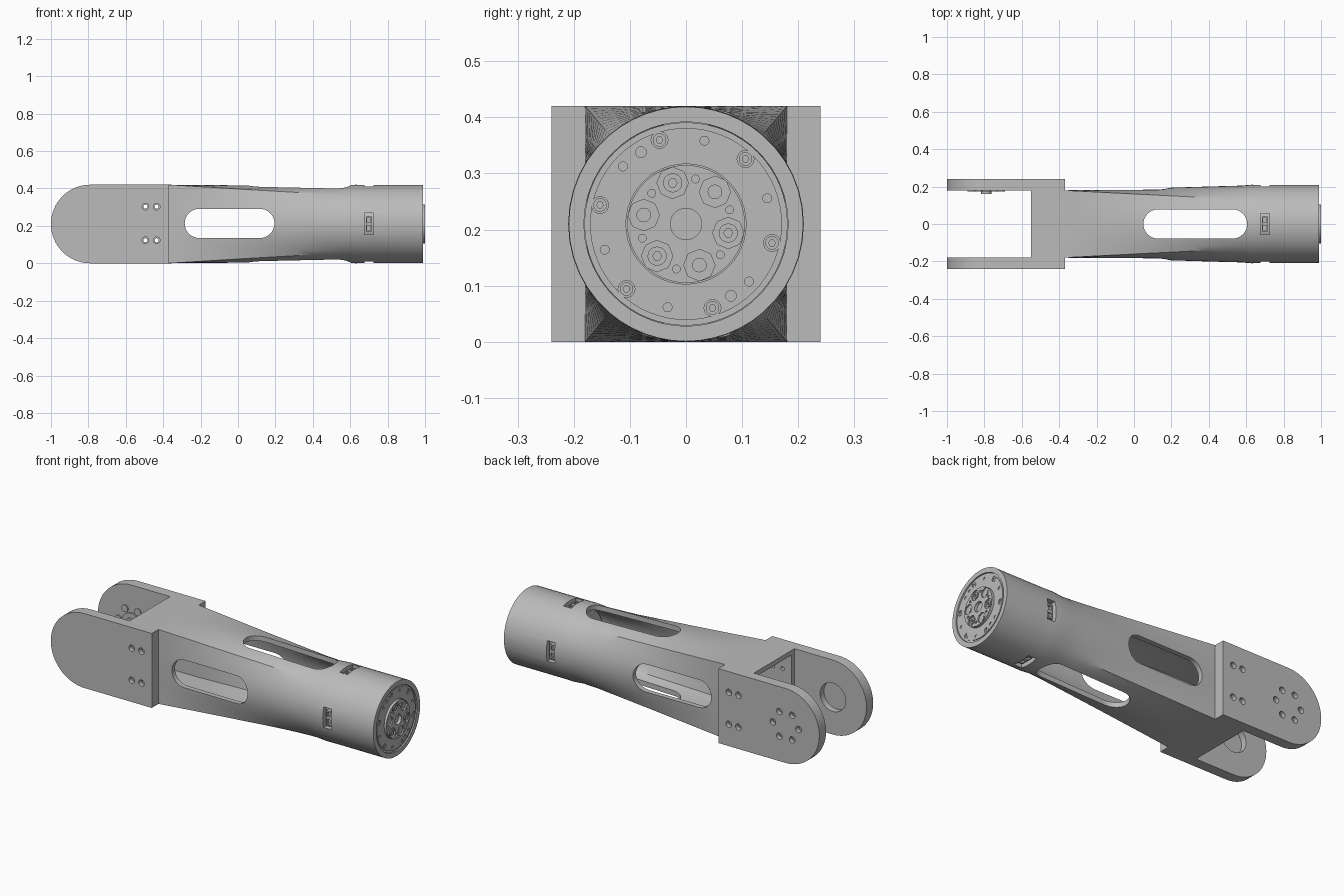
import bpy, bmesh
from math import sin, cos, pi, atan2, radians, tau
from mathutils import Vector

old = bpy.data.objects.get("Cube")
if old:
    bpy.data.objects.remove(old, do_unlink=True)

GREY = (0.5, 0.5, 0.5, 1)
mat = bpy.data.materials.new("plain grey")
mat.use_nodes = True
mat.diffuse_color = GREY
bsdf = next(n for n in mat.node_tree.nodes if n.type == "BSDF_PRINCIPLED")
bsdf.inputs["Base Color"].default_value = GREY
bsdf.inputs["Roughness"].default_value = 0.6

H = 0.21          # half height, also the height of the long axis
PIVOT = -0.79     # x of the fork pivot


# ---- helpers ----
def circle(u, v, r, seg=24):
    return [(u + r * cos(tau * i / seg), v + r * sin(tau * i / seg)) for i in range(seg)]


def rect(u0, u1, v0, v1):
    return [(u0, v0), (u1, v0), (u1, v1), (u0, v1)]


def stadium(u0, u1, v, r, seg=16):
    right = [(u1 - r + r * sin(pi * i / seg), v - r * cos(pi * i / seg)) for i in range(seg + 1)]
    left = [(u0 + r - r * sin(pi * i / seg), v + r * cos(pi * i / seg)) for i in range(seg + 1)]
    return right + left


def prism(bm, pts, axis, a, b):
    """Extrude a flat outline along an axis from a to b."""
    place = {"X": lambda u, v, w: (w, u, v),
             "Y": lambda u, v, w: (u, w, v),
             "Z": lambda u, v, w: (u, v, w)}[axis]
    lo = [bm.verts.new(place(u, v, a)) for u, v in pts]
    hi = [bm.verts.new(place(u, v, b)) for u, v in pts]
    bm.faces.new(lo)
    bm.faces.new(hi)
    for i in range(len(pts)):
        j = (i + 1) % len(pts)
        bm.faces.new((lo[i], lo[j], hi[j], hi[i]))


def finish(bm, name):
    bmesh.ops.recalc_face_normals(bm, faces=bm.faces)
    me = bpy.data.meshes.new(name)
    bm.to_mesh(me)
    bm.free()
    me.materials.append(mat)
    ob = bpy.data.objects.new(name, me)
    bpy.context.collection.objects.link(ob)
    return ob


def solid(name, *parts):
    bm = bmesh.new()
    for p in parts:
        prism(bm, *p)
    return finish(bm, name)


def activate(ob):
    bpy.ops.object.select_all(action="DESELECT")
    ob.select_set(True)
    bpy.context.view_layer.objects.active = ob


def cut(ob, *parts):
    cutter = solid("cutter", *parts)
    cutter.hide_render = True
    mod = ob.modifiers.new("cut", "BOOLEAN")
    mod.operation, mod.solver, mod.object = "DIFFERENCE", "EXACT", cutter
    activate(ob)
    bpy.ops.object.modifier_apply(modifier=mod.name)
    bpy.data.objects.remove(cutter, do_unlink=True)


def ring(count, radius, start, u=0.0, v=H):
    """Points evenly spaced on a circle, start in degrees."""
    return [(u + radius * cos(radians(start) + tau * i / count),
             v + radius * sin(radians(start) + tau * i / count)) for i in range(count)]


# ---- hollow arm: rectangular box blending into a round tube ----
def section(t, hy, hz, r, per_side=12):
    c = atan2(hz, hy)
    corners = [-c, c, pi - c, pi + c, tau - c]
    pts = []
    for a0, a1 in zip(corners, corners[1:]):
        for i in range(per_side):
            a = a0 + (a1 - a0) * i / per_side
            k = min(hy / max(abs(cos(a)), 1e-6), hz / max(abs(sin(a)), 1e-6))
            s = k * (1 - t) + r * t
            pts.append((s * cos(a), s * sin(a)))
    return pts


stations = [(-0.55, 0, 0.2), (-0.37, 0, 0.2)]
steps = 12
for i in range(1, steps):
    f = i / steps
    stations.append((-0.37 + 0.92 * f, f, 0.2 + 0.005 * f))
stations += [(0.57, 1, 0.205), (0.63, 1, 0.21), (0.68, 1, 0.209), (0.99, 1, 0.209)]

bm = bmesh.new()
loops = []
for wall in (0, 0.027):
    loops.append([[bm.verts.new((x, y, z + H))
                   for y, z in section(t, 0.18 - wall, H - wall, r - wall)]
                  for x, t, r in stations])
outer, inner = loops


def bridge(a, b):
    for i in range(len(a)):
        j = (i + 1) % len(a)
        bm.faces.new((a[i], a[j], b[j], b[i]))


for skin in loops:
    for a, b in zip(skin, skin[1:]):
        bridge(a, b)
bridge(outer[0], inner[0])
bridge(outer[-1], inner[-1])
arm = finish(bm, "arm_tube")

bolts = [(x, z) for x in (-0.495, -0.435) for z in (0.123, 0.303)]
cut(arm, (stadium(-0.285, 0.195, 0.213, 0.078), "Y", -0.3, 0.3),
    (rect(0.675, 0.725, 0.155, 0.27), "Y", -0.3, 0.3),
    *[(circle(x, z, 0.011, 16), "Y", -0.3, 0.3) for x, z in bolts])
cut(arm, (stadium(0.05, 0.605, 0, 0.078), "Z", -0.1, 0.6),
    (rect(0.675, 0.725, -0.057, 0.057), "Z", -0.1, 0.6))

# ---- fork plates ----
outline = [(PIVOT + H * cos(a), H + H * sin(a))
           for a in (pi / 2 + pi * i / 32 for i in range(33))]
outline += [(-0.37, 0), (-0.37, 2 * H)]
horn_bolts = ring(6, 0.08, 0, PIVOT)
for name, s in (("front_fork_plate", -1), ("back_fork_plate", 1)):
    plate = solid(name, (outline, "Y", s * 0.18, s * 0.24))
    through = [(circle(x, z, 0.011, 16), "Y", s * 0.1, s * 0.3) for x, z in bolts]
    if s > 0:
        through += [(circle(x, z, 0.011, 16), "Y", 0.1, 0.3) for x, z in horn_bolts]
    cut(plate, *through)
    sinks = bolts + (horn_bolts if s > 0 else [])
    cut(plate, *[(circle(x, z, 0.018, 20), "Y", s * 0.215, s * 0.3) for x, z in sinks])
    if s < 0:   # bearing seat on the inner face
        cut(plate, (circle(PIVOT, H, 0.08, 40), "Y", -0.215, -0.1))

# ---- horn on the inner face of the back plate ----
solid("pivot_horn", (circle(PIVOT, H, 0.055, 32), "Y", 0.173, 0.181),
      (circle(PIVOT, H, 0.028), "Y", 0.16, 0.175),
      *[(circle(x, z, 0.02, 20), "Y", 0.174, 0.181) for x, z in horn_bolts])

# ---- motor in the round end ----
solid("motor_body", (circle(0, H, 0.172, 48), "X", 0.64, 0.975))
flange = solid("motor_flange", (circle(0, H, 0.181, 64), "X", 0.95, 0.983))
face = solid("motor_face", (circle(0, H, 0.171, 64), "X", 0.96, 0.987))
big = ring(6, 0.157, 47.5)
small = ring(6, 0.152, 77.5)
plain = ring(2, 0.151, 122)
cut(face, *[(circle(y, z, 0.015, 20), "X", 0.979, 1.1) for y, z in big],
    *[(circle(y, z, 0.008, 14), "X", 0.975, 1.1) for y, z in small],
    *[(circle(y, z, 0.0095, 16), "X", 0.983, 1.1) for y, z in plain],
    (circle(0, H, 0.107, 48), "X", 0.978, 1.1))

# ---- output hub with six pockets ----
hub = solid("output_hub", (circle(0, H, 0.105, 48), "X", 0.97, 1.0))
pockets = ring(6, 0.077, 48)
cut(hub, (circle(0, H, 0.028, 32), "X", 0.98, 1.1),
    *[(circle(y, z, 0.028, 8), "X", 0.992, 1.1) for y, z in pockets],
    *[(circle(y, z, 0.007, 14), "X", 0.985, 1.1) for y, z in ring(6, 0.082, 18)])

# ---- screw heads and dowels on the end ----
hub_screws, hub_dowels = pockets[1::2], pockets[0::2]
screws = solid("end_screws",
               *[(circle(y, z, 0.012, 20), "X", 0.97, 0.986) for y, z in big],
               *[(circle(y, z, 0.017, 20), "X", 0.985, 0.999) for y, z in hub_screws])
cut(screws, *[(circle(y, z, 0.006, 6), "X", 0.98, 1.1) for y, z in big],
    *[(circle(y, z, 0.008, 6), "X", 0.991, 1.1) for y, z in hub_screws])
solid("end_dowels", *[(circle(y, z, 0.013, 20), "X", 0.985, 0.995) for y, z in hub_dowels])

# ---- connectors behind the four small windows ----
for s, side in ((-1, "lower"), (1, "upper")):
    for axis, mid, base in (("Y", H, 0), ("Z", 0, H)):
        plug = solid(side + "_connector_" + axis.lower(),
                     (rect(0.684, 0.716, mid - 0.04, mid + 0.04), axis,
                      base + s * 0.16, base + s * 0.192))
        cut(plug, *[(rect(0.691, 0.709, mid + d - 0.012, mid + d + 0.012), axis,
                     base + s * 0.182, base + s * 0.25) for d in (-0.02, 0.02)])

# ---- smooth curved walls, keep edges sharp ----
for ob in bpy.context.collection.objects:
    if ob.type == "MESH" and mat.name in ob.data.materials:
        activate(ob)
        bpy.ops.object.shade_smooth_by_angle(angle=radians(30))
